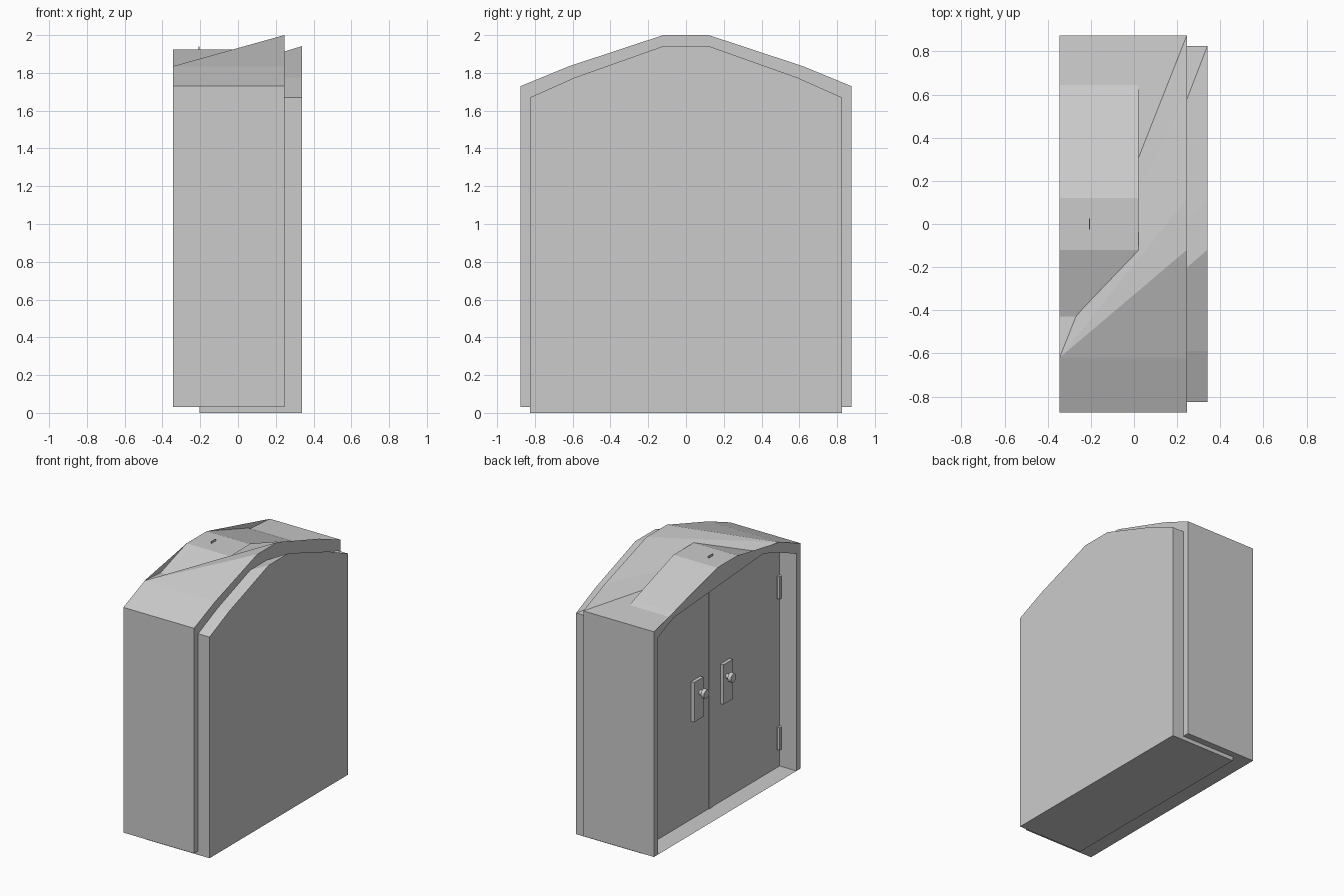
import bpy, bmesh, math
from mathutils import Matrix

if "Cube" in bpy.data.objects:
    bpy.data.objects.remove(bpy.data.objects["Cube"])


def finish(bm, name):
    bmesh.ops.recalc_face_normals(bm, faces=bm.faces)
    me = bpy.data.meshes.new(name)
    bm.to_mesh(me)
    bm.free()
    ob = bpy.data.objects.new(name, me)
    bpy.context.collection.objects.link(ob)
    return ob


def ring(bm, x, half, base):
    """Arched outline at depth x, from -y base over the top to +y base."""
    pts = [(-y, z) for y, z in half] + [(y, z) for y, z in reversed(half)]
    pts = [(pts[0][0], base)] + pts + [(pts[-1][0], base)]
    return [bm.verts.new((x, y, z)) for y, z in pts]


def shell(bm, half, base, x0, x1):
    """Arched back, low front edge, roof fanned from one front corner."""
    b = ring(bm, x1, half, base)
    (ye, ze), (ya, za) = half[0], half[1]
    f = [bm.verts.new((x0, y, z)) for y, z in
         [(-ye, base), (-ye, ze), (-ya, za), (ye, ze), (ye, base)]]
    bm.faces.new(b)
    bm.faces.new((f[0], f[1], b[1], b[0]))
    bm.faces.new((f[1], f[2], b[2], b[1]))
    for i in range(2, 6):
        bm.faces.new((f[2], b[i], b[i + 1]))
    bm.faces.new((f[2], b[6], f[3]))
    bm.faces.new((f[3], b[6], b[7], f[4]))
    bm.faces.new((f[4], b[7], b[0], f[0]))
    return f


def box(name, lo, hi):
    bm = bmesh.new()
    bmesh.ops.create_cube(bm, size=1)
    for v in bm.verts:
        v.co = [l + (c + 0.5) * (h - l) for c, l, h in zip(v.co, lo, hi)]
    return finish(bm, name)


# Outer frame with the arched reveal in front of the doors
bm = bmesh.new()
f = shell(bm, [(.875, 1.73), (.62, 1.835), (.12, 2.0)], .03, -.345, .245)
inner = [(.825, 1.67), (.6, 1.765), (.12, 1.925)]
s = ring(bm, -.345, inner, .03)
t = ring(bm, .02, inner, .03)
for i in range(7):
    bm.faces.new((s[i], s[i + 1], t[i + 1], t[i]))
# Front rim
for face in [(f[0], f[1], s[1], s[0]), (f[1], f[2], s[2], s[1]),
             (f[2], s[3], s[2]), (f[2], f[3], s[3]), (f[3], s[4], s[3]),
             (f[3], s[5], s[4]), (f[3], s[6], s[5]), (f[3], f[4], s[7], s[6])]:
    bm.faces.new(face)
finish(bm, "outer_frame")

# Inner block carrying the door faces
bm = bmesh.new()
bm.faces.new(shell(bm, [(.825, 1.67), (.59, 1.775), (.12, 1.942)], 0, -.204, .34))
finish(bm, "door_block")

# Strip between the two doors
box("door_seam", (-.209, -.025, .03), (-.203, .025, 1.94))

# Handles and hinges on both doors
turn = Matrix.Rotation(math.radians(-90), 4, 'Y')
for side, label in ((1, "left"), (-1, "right")):
    y0, y1 = sorted((side * .12, side * .23))
    box(label + "_handle_plate", (-.23, y0, .77), (-.2, y1, 1.07))
    bm = bmesh.new()
    for r, depth, x in ((.018, .04, -.245), (.036, .025, -.272)):
        bmesh.ops.create_cone(bm, cap_ends=True, segments=12, radius1=r, radius2=r * .9,
                              depth=depth, matrix=Matrix.Translation((x, side * .16, .97)) @ turn)
    finish(bm, label + "_knob")
    for z, level in ((.25, "lower"), (1.39, "upper")):
        bm = bmesh.new()
        bmesh.ops.create_cone(bm, cap_ends=True, segments=8, radius1=.017, radius2=.017, depth=.17,
                              matrix=Matrix.Translation((-.212, side * .808, z)))
        finish(bm, f"{label}_{level}_hinge")
